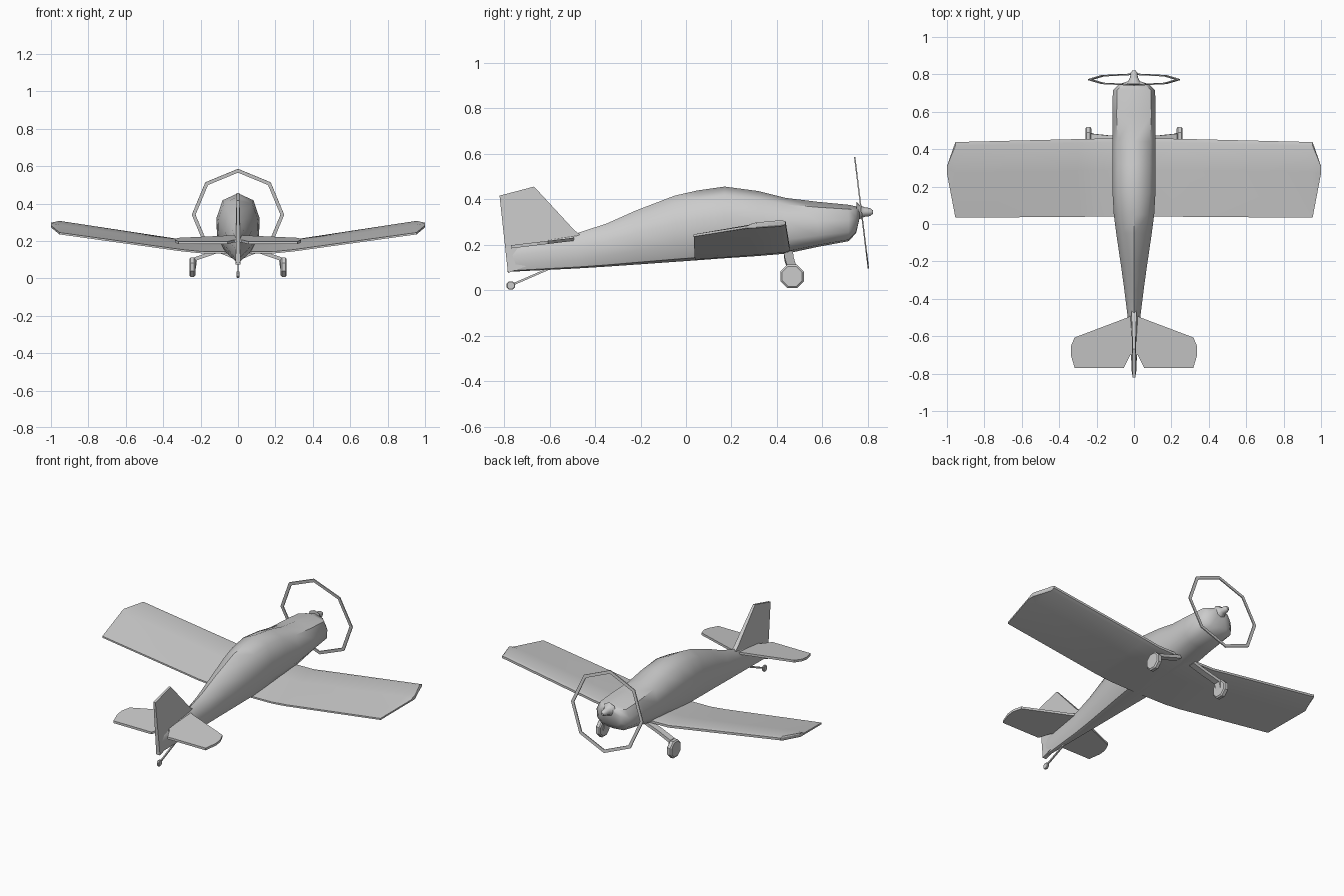
import bpy, bmesh, math
from mathutils import Vector, Matrix

if "Cube" in bpy.data.objects:
    bpy.data.objects.remove(bpy.data.objects["Cube"])


def finish(name, bm, smooth=None, mirror=False):
    bmesh.ops.recalc_face_normals(bm, faces=bm.faces)
    me = bpy.data.meshes.new(name)
    bm.to_mesh(me)
    bm.free()
    ob = bpy.data.objects.new(name, me)
    bpy.context.collection.objects.link(ob)
    if smooth:
        bpy.ops.object.select_all(action='DESELECT')
        ob.select_set(True)
        bpy.context.view_layer.objects.active = ob
        bpy.ops.object.shade_smooth_by_angle(angle=math.radians(smooth))
    if mirror:
        ob.modifiers.new("Mirror", 'MIRROR').use_clip = True
    return ob


def loft(name, rings, cap_start=True, cap_end=True, **kw):
    bm = bmesh.new()
    rows = [[bm.verts.new(p) for p in r] for r in rings]
    n = len(rows[0])
    for a, b in zip(rows, rows[1:]):
        for i in range(n):
            j = (i + 1) % n
            bm.faces.new((a[i], a[j], b[j], b[i]))
    if cap_start:
        bm.faces.new(rows[0])
    if cap_end:
        bm.faces.new(rows[-1])
    return finish(name, bm, **kw)


def circle(n, r, phase=0.0):
    return [(r * math.cos(phase + 2 * math.pi * i / n),
             r * math.sin(phase + 2 * math.pi * i / n)) for i in range(n)]


# Fuselage: y, half width, top z, bottom z, shoulder width factor
stations = [(-0.785, 0.010, 0.20, 0.08, 0.7), (-0.48, 0.036, 0.25, 0.095, 0.6),
            (-0.35, 0.052, 0.292, 0.103, 0.6), (-0.22, 0.070, 0.350, 0.112, 0.6),
            (-0.05, 0.095, 0.415, 0.124, 0.65), (0.05, 0.108, 0.438, 0.131, 0.7),
            (0.17, 0.115, 0.455, 0.14, 0.72), (0.32, 0.116, 0.435, 0.15, 0.72),
            (0.44, 0.116, 0.405, 0.16, 0.75), (0.58, 0.116, 0.388, 0.19, 0.8),
            (0.715, 0.113, 0.375, 0.215, 0.8), (0.748, 0.078, 0.368, 0.25, 0.75),
            (0.762, 0.035, 0.362, 0.31, 0.7)]
rings = []
for y, w, t, b, s in stations:
    h = t - b
    half = [(s * w, t - 0.12 * h), (w, t - 0.42 * h), (0.96 * w, b + 0.25 * h), (0.65 * w, b + 0.04 * h)]
    rings.append([(0, y, t)] + [(x, y, z) for x, z in half] + [(0, y, b)]
                 + [(-x, y, z) for x, z in reversed(half)])
loft("fuselage", rings, smooth=50)

# Spinner
loft("spinner", [[(x, y, 0.343 + z) for x, z in circle(8, r)]
                 for y, r in [(0.75, 0.045), (0.765, 0.030), (0.785, 0.021), (0.808, 0.018), (0.822, 0.008)]],
     smooth=50)

# Propeller disc outline: thin octagonal ring tilted with the thrust line
tilt = Matrix.Translation((0, 0.772, 0.34)) @ Matrix.Rotation(math.radians(7), 4, 'X')
bm = bmesh.new()
prof = [(0.247, -0.003), (0.247, 0.003), (0.227, 0.003), (0.227, -0.003)]
cols = [[bm.verts.new(tilt @ Vector((x * r, d, z * r))) for r, d in prof] for x, z in circle(8, 1, math.pi / 2)]
for k in range(8):
    a, b = cols[k], cols[(k + 1) % 8]
    for i in range(4):
        j = (i + 1) % 4
        bm.faces.new((a[i], a[j], b[j], b[i]))
finish("propeller_ring", bm)

# Wings: x, leading y/z, trailing y/z, thickness factor
section = [(0, 0.007), (0.05, 0.014), (0.4, 0.013), (1, 0.005), (1, -0.005), (0.4, -0.011), (0.05, -0.013), (0, -0.007)]
rings = []
for x, ly, lz, ty, tz, k in [(0, 0.458, 0.176, 0.04, 0.136, 1), (0.2, 0.456, 0.180, 0.04, 0.139, 1),
                             (0.30, 0.454, 0.196, 0.038, 0.149, 1), (0.955, 0.438, 0.296, 0.034, 0.240, 1),
                             (1.0, 0.31, 0.285, 0.27, 0.278, 0.9)]:
    rings.append([(x, ly + (ty - ly) * t, lz + (tz - lz) * t + o * k) for t, o in section])
loft("wings", rings, cap_start=False, mirror=True, smooth=30)


def plate(name, outline, axis, thick, **kw):
    rings = [[tuple(Vector(p) + Vector(axis) * s * thick) for p in outline] for s in (-1, 1)]
    return loft(name, rings, **kw)


# Tailplane
tail = [(0.0, -0.48), (0.035, -0.50), (0.318, -0.607), (0.338, -0.655), (0.338, -0.70),
        (0.317, -0.77), (0.055, -0.77), (0.02, -0.70), (0.0, -0.70)]
plate("tailplane", [(x, y, 0.225 + (y + 0.48) * 0.12) for x, y in tail], (0, 0, 1), 0.007, mirror=True)

# Fin and rudder, tapering upward
fin = [(-0.783, 0.075), (-0.82, 0.415), (-0.668, 0.455), (-0.49, 0.262), (-0.46, 0.24), (-0.58, 0.15)]
loft("fin", [[(s * (0.007 if z > 0.3 else 0.013), y, z) for y, z in fin] for s in (-1, 1)])


def wheel(name, x, y, z, r, w, n, **kw):
    return loft(name, [[(x + s * w, y + a * k * r, z + b * k * r) for a, b in circle(n, 1, math.pi / n)]
                       for s, k in [(-1, 0.85), (-0.6, 1), (0.6, 1), (1, 0.85)]], **kw)


# Main gear
wheel("main_wheels", 0.244, 0.467, 0.06, 0.056, 0.016, 8, mirror=True)
leg = [(0.05, 0.45, 0.165), (0.13, 0.453, 0.138), (0.225, 0.463, 0.105), (0.232, 0.467, 0.06)]
loft("gear_legs", [[(x + a * 0.006, y + b * 0.02, z + a * 0.008) for a, b in [(-1, -1), (1, -1), (1, 1), (-1, 1)]]
                   for x, y, z in leg], mirror=True)

# Tail wheel and strut
wheel("tail_wheel", 0, -0.77, 0.02, 0.02, 0.007, 8)
loft("tail_strut", [[(a * 0.004, y, z + b * 0.005) for a, b in [(-1, -1), (1, -1), (1, 1), (-1, 1)]]
                    for y, z in [(-0.60, 0.095), (-0.74, 0.034), (-0.77, 0.022)]])
